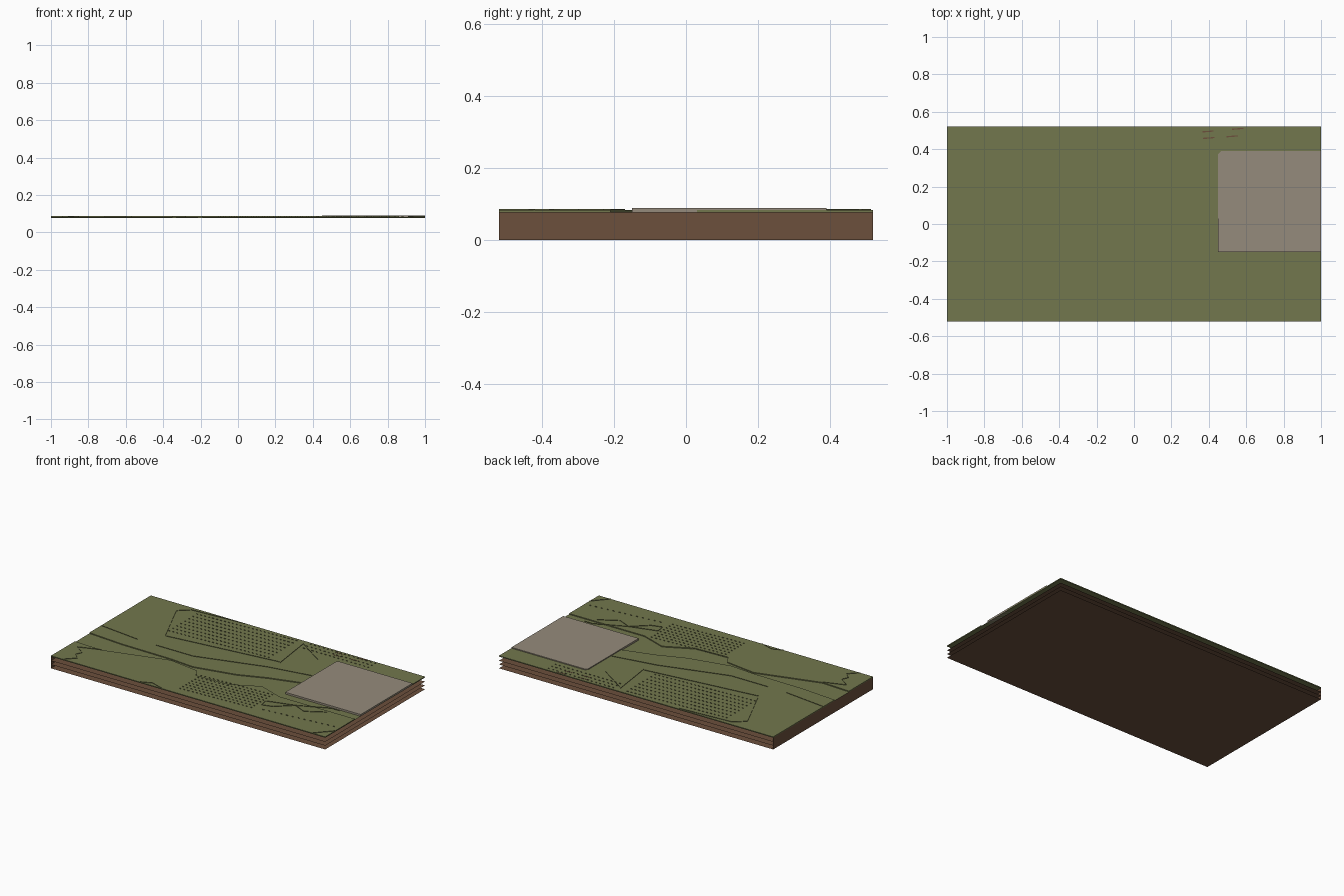
import bpy, bmesh

cube = bpy.data.objects.get("Cube")
if cube:
    bpy.data.objects.remove(cube, do_unlink=True)


def material(name, rgb):
    m = bpy.data.materials.new(name)
    m.use_nodes = True
    m.diffuse_color = (*rgb, 1)
    bsdf = m.node_tree.nodes["Principled BSDF"]
    bsdf.inputs["Base Color"].default_value = (*rgb, 1)
    bsdf.inputs["Roughness"].default_value = 0.9
    return m


GRASS = material("olive_grass", (0.17, 0.185, 0.075))
SOIL = material("brown_soil", (0.15, 0.08, 0.046))
PAVING = material("warm_grey_paving", (0.30, 0.26, 0.20))

W, D = 1.0, 0.52             # half width and half depth
GROUND, TERRACE = 0.077, 0.083


def finish(name, bm, mat):
    mesh = bpy.data.meshes.new(name)
    bm.to_mesh(mesh)
    bm.free()
    mesh.materials.append(mat)
    obj = bpy.data.objects.new(name, mesh)
    bpy.context.collection.objects.link(obj)


def plate(name, outline, z, mat, height=0):
    """Flat sheet, or an extruded slab when a height is given."""
    bm = bmesh.new()
    face = bm.faces.new([bm.verts.new((x, y, z)) for x, y in outline])
    face.normal_update()
    if face.normal.z < 0:
        face.normal_flip()
    if height:
        top = bmesh.ops.extrude_face_region(bm, geom=[face], use_keep_orig=True)["geom"]
        for v in top:
            if isinstance(v, bmesh.types.BMVert):
                v.co.z += height
        bmesh.ops.recalc_face_normals(bm, faces=bm.faces)
    finish(name, bm, mat)


def strip(bm, path, z, height):
    """Upright ribbon along a path."""
    low = [bm.verts.new((x, y, z)) for x, y in path]
    high = [bm.verts.new((x, y, z + height)) for x, y in path]
    for i in range(len(path) - 1):
        bm.faces.new((low[i], low[i + 1], high[i + 1], high[i]))


def ribbon(name, path, z=TERRACE, height=0.003):
    bm = bmesh.new()
    strip(bm, path, z, height)
    finish(name, bm, GRASS)


def planting(name, x0, x1, y0, y1, columns, rows, slope=0.0):
    """Rows of tiny upright panels."""
    bm = bmesh.new()
    for r in range(rows):
        for c in range(columns):
            x = x0 + (x1 - x0) * c / (columns - 1)
            y = y0 + (y1 - y0) * r / max(rows - 1, 1) + slope * (x - x0)
            strip(bm, [(x - 0.006, y), (x + 0.006, y)], TERRACE, 0.004)
    finish(name, bm, GRASS)


# Stacked base sheets with one closed end
full = [(-W, -D), (W, -D), (W, D), (-W, D)]
for i in range(3):
    plate(f"soil_sheet_{i + 1}", full, 0.025 * i, SOIL)
bm = bmesh.new()
strip(bm, [(-W, D), (-W, -D)], 0, GROUND)
finish("end_wall", bm, SOIL)
plate("ground_sheet", full, GROUND, GRASS)

# Raised ground on both sides of the shallow valley
road_south = [(-W, -0.12), (-0.75, -0.14), (-0.38, -0.145), (-0.22, -0.16),
              (0.06, -0.1), (0.24, -0.03), (0.45, 0.03), (W, 0.03)]
plate("north_terrace", road_south + [(W, D), (-W, D)], GROUND, GRASS, TERRACE - GROUND)
bank = [(-W, -0.27), (-0.8, -0.28), (-0.38, -0.16), (-0.17, -0.19), (-0.13, -0.25),
        (0.1, -0.24), (0.28, -0.15), (0.45, -0.21), (W, -0.21)]
plate("south_terrace", bank + [(W, -D), (-W, -D)], GROUND, GRASS, TERRACE - GROUND)

# Paved platform with one clipped corner
plate("paved_platform", [(0.45, -0.15), (W, -0.15), (W, 0.39), (0.465, 0.39), (0.45, 0.375)],
      GROUND, PAVING, 0.012)

# Low contour edges
contours = {
    "road_north_edge_west": [(-W, 0), (-0.71, -0.035)],
    "road_north_edge": [(-0.57, -0.04), (-0.3, -0.04), (0.15, 0.09), (0.44, 0.14)],
    "field_edge": [(-0.31, 0.515), (-0.68, 0.49), (-0.75, 0.43), (-0.6, 0.1), (0.17, 0.19)],
    "field_fence": [(0.18, 0.18), (0.14, 0.48), (0.35, 0.34)],
    "southwest_bank": [(-0.8, -0.28), (-0.94, -0.33), (-0.87, -0.38), (-0.89, -0.42),
                       (-0.85, -0.46), (-0.91, -D)],
    "southeast_bank": [(0.86, -0.17), (0.8, -0.17), (0.6, -0.26), (0.5, -0.35),
                       (0.43, -0.37), (0.42, -0.31), (0.6, -0.26), (0.69, -0.3), (0.81, -0.23)],
    "southeast_corner": [(W, -0.42), (0.91, -D)],
    "south_bank": [(-0.35, -D), (-0.28, -0.49), (-0.19, -D)],
}
for name, path in contours.items():
    ribbon(name, path)

# Planted rows
planting("north_field_rows", -0.62, 0.08, 0.17, 0.46, 26, 8, 0.05)
planting("south_field_rows", -0.1, 0.4, -0.46, -0.24, 18, 8, 0.05)
planting("northeast_rows", 0.18, 0.65, 0.43, 0.5, 16, 3)
planting("southeast_row", 0.48, 0.96, -0.42, -0.42, 13, 1, 0.1)

# Bare soil patches by the back edge
for i, (x, y) in enumerate([(0.395, 0.494), (0.555, 0.508), (0.4, 0.459), (0.525, 0.468)]):
    plate(f"soil_patch_{i + 1}",
          [(x - 0.03, y - 0.005), (x + 0.03, y), (x + 0.03, y + 0.006), (x - 0.03, y + 0.002)],
          TERRACE, SOIL, 0.001)
